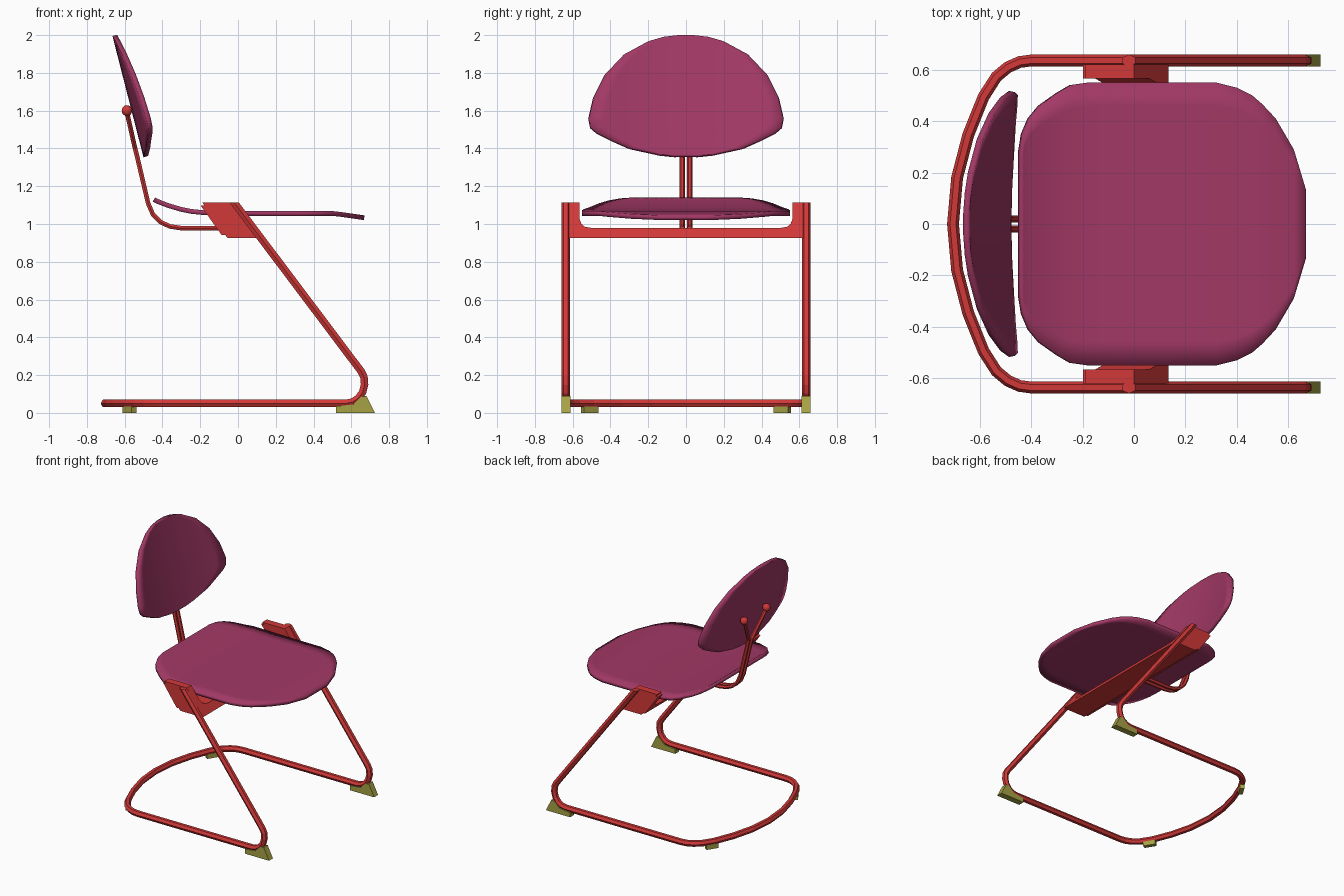
import bpy
import bmesh
from math import cos, sin, pi, atan2
from mathutils import Vector, Quaternion

if "Cube" in bpy.data.objects:
    bpy.data.objects.remove(bpy.data.objects["Cube"], do_unlink=True)


def make_material(name, color):
    mat = bpy.data.materials.new(name)
    mat.use_nodes = True
    mat.diffuse_color = color
    mat.node_tree.nodes["Principled BSDF"].inputs["Base Color"].default_value = color
    return mat


red = make_material("red paint", (0.65, 0.04, 0.04, 1))
plum = make_material("plum upholstery", (0.36, 0.04, 0.13, 1))
olive = make_material("olive rubber", (0.38, 0.36, 0.06, 1))


def finish(bm, name, mat, smooth=None):
    bmesh.ops.recalc_face_normals(bm, faces=bm.faces)
    mesh = bpy.data.meshes.new(name)
    bm.to_mesh(mesh)
    bm.free()
    mesh.materials.append(mat)
    obj = bpy.data.objects.new(name, mesh)
    bpy.context.collection.objects.link(obj)
    if smooth:
        bpy.ops.object.select_all(action="DESELECT")
        obj.select_set(True)
        bpy.context.view_layer.objects.active = obj
        bpy.ops.object.shade_smooth_by_angle(angle=smooth)
    return obj


def tube(name, points, radius, mat, level_ends=False, sides=6):
    """Sweep a polygon along a path, carrying its sideways axis through the bends."""
    points = [Vector(p) for p in points]
    last = len(points) - 1
    side = Vector((0, 1, 0))
    previous = (points[1] - points[0]).normalized()
    bm = bmesh.new()
    rings = []
    for i, p in enumerate(points):
        ahead = (points[min(i + 1, last)] - p).normalized()
        behind = (p - points[max(i - 1, 0)]).normalized()
        tangent = (ahead + behind).normalized()
        side = previous.rotation_difference(tangent) @ side
        previous = tangent
        up = tangent.cross(side)
        ring = []
        for k in range(sides):
            a = 2 * pi * k / sides
            v = p + radius * (side * cos(a) + up * sin(a))
            if level_ends and i in (0, last):
                v += tangent * (p.z - v.z) / tangent.z
            ring.append(bm.verts.new(v))
        rings.append(ring)
    for a, b in zip(rings, rings[1:]):
        for k in range(sides):
            n = (k + 1) % sides
            bm.faces.new((a[k], a[n], b[n], b[k]))
    bm.faces.new(rings[0])
    bm.faces.new(rings[-1])
    return finish(bm, name, mat)


def prism(name, profile, place, low, high, mat):
    """Extrude a 2D profile; place(u, v, depth) gives the 3D position."""
    bm = bmesh.new()
    a, b = [[bm.verts.new(place(u, v, d)) for u, v in profile] for d in (low, high)]
    bm.faces.new(a)
    bm.faces.new(b)
    for i in range(len(a)):
        n = (i + 1) % len(a)
        bm.faces.new((a[i], a[n], b[n], b[i]))
    return finish(bm, name, mat)


def shell(name, stations, place, columns=12):
    """Padded panel: rows of given half width, thickened about the middle surface."""
    bm = bmesh.new()
    rows = []
    for station in stations:
        half = station[1]
        rows.append([bm.verts.new(place(station, half * (2 * j / columns - 1)))
                     for j in range(columns + 1)])
    for a, b in zip(rows, rows[1:]):
        for j in range(columns):
            bm.faces.new((a[j], a[j + 1], b[j + 1], b[j]))
    obj = finish(bm, name, plum, smooth=0.6)
    mod = obj.modifiers.new("thickness", "SOLIDIFY")
    mod.thickness = 0.025
    mod.offset = 0
    return obj


# Seat: (x, half width, z), upturned at the back and dipping at the front
seat = [(-.445, .28, 1.13), (-.435, .35, 1.124), (-.41, .41, 1.113), (-.37, .46, 1.098),
        (-.3, .51, 1.077), (-.25, .54, 1.067), (-.18, .55, 1.06), (-.05, .55, 1.056),
        (.32, .55, 1.056), (.4, .53, 1.056), (.46, .5, 1.056), (.5, .465, 1.056),
        (.55, .41, 1.05), (.62, .29, 1.04), (.668, .13, 1.033)]
shell("seat", seat, lambda s, y: (s[0], y, s[2]))

# Backrest: (z, half width), leaning back and wrapping forward at the sides
back = [(1.357, .06), (1.365, .14), (1.4, .3), (1.44, .39), (1.48, .47), (1.51, .505),
        (1.56, .515), (1.67, .49), (1.79, .43), (1.895, .33), (1.965, .2), (1.988, .12),
        (1.998, .04)]
shell("backrest", back, lambda s, y: (-.653 + .256 * (2 - s[0]) + .25 * y * y, y, s[0]))

# Frame: one bent tube, half of it traced and mirrored
track = .636
leg = [(-.02, 1.113), (.652, .22), (.667, .19), (.67, .15), (.66, .11),
       (.637, .077), (.605, .057), (.57, .05)]
bend = [(-.4, track), (-.445, .63), (-.49, .61), (-.535, .573), (-.585, .495),
        (-.645, .345), (-.688, .18)]
half_path = [(x, track, z) for x, z in leg] + [(x, y, .05) for x, y in bend]
mirrored = [(x, -y, z) for x, y, z in reversed(half_path)]
tube("frame_tube", half_path + [(-.704, 0, .05)] + mirrored, .023, red, level_ends=True)

# Cross beam with upright side brackets, slanted to follow the legs
top, bottom = 1.115, .925
corner = [(.62, bottom), (.62, top), (.565, top), (.565, 1.03), (.553, 1), (.535, .985), (.505, .98)]
outline = corner + [(-y, z) for y, z in reversed(corner)]
beam = prism("cross_beam", outline, lambda y, z, d: (d + .71 * (top - z), y, z), -.21, 0, red)
bm = bmesh.new()
bm.from_mesh(beam.data)
rear = [e for e in bm.edges
        if all(abs(v.co.x + .21 - .71 * (top - v.co.z)) < .001 for v in e.verts)
        and (all(v.co.z > top - .001 for v in e.verts) or all(v.co.z < bottom + .001 for v in e.verts))]
bmesh.ops.bevel(bm, geom=rear, offset=.02, segments=2, affect="EDGES")
bm.to_mesh(beam.data)
bm.free()

# Back supports: twin rods that fork out to ball mounts
rod = [(-.05, .978), (-.3, .978), (-.36, .987), (-.41, 1.01), (-.45, 1.05), (-.476, 1.11),
       (-.537, 1.37), (-.545, 1.4)]
for sign, label in ((1, "left"), (-1, "right")):
    path = [(x, sign * .02, z) for x, z in rod] + [(-.59, sign * .135, 1.6)]
    tube("back_support_" + label, path, .014, red)
    bm = bmesh.new()
    bmesh.ops.create_uvsphere(bm, u_segments=10, v_segments=8, radius=.029)
    bmesh.ops.translate(bm, verts=bm.verts, vec=(-.588, sign * .135, 1.6))
    finish(bm, "ball_mount_" + label, red, smooth=0.9)

    # Front wedge feet
    wedge = [(.52, 0), (.725, 0), (.68, .09), (.65, .085), (.61, .045), (.52, .035)]
    prism("front_foot_" + label, wedge, lambda x, z, d: (x, d, z),
          sign * track - .024, sign * track + .024, olive)

    # Rear pads lying along the bent tube
    turn = Quaternion((0, 0, 1), sign * atan2(.08, .05))
    pad = [(-.045, -.016), (.045, -.016), (.045, .016), (-.045, .016)]
    centre = Vector((-.575, sign * .51, 0))
    prism("rear_pad_" + label, pad,
          lambda u, v, d: centre + turn @ Vector((u, v, d)), 0, .035, olive)
